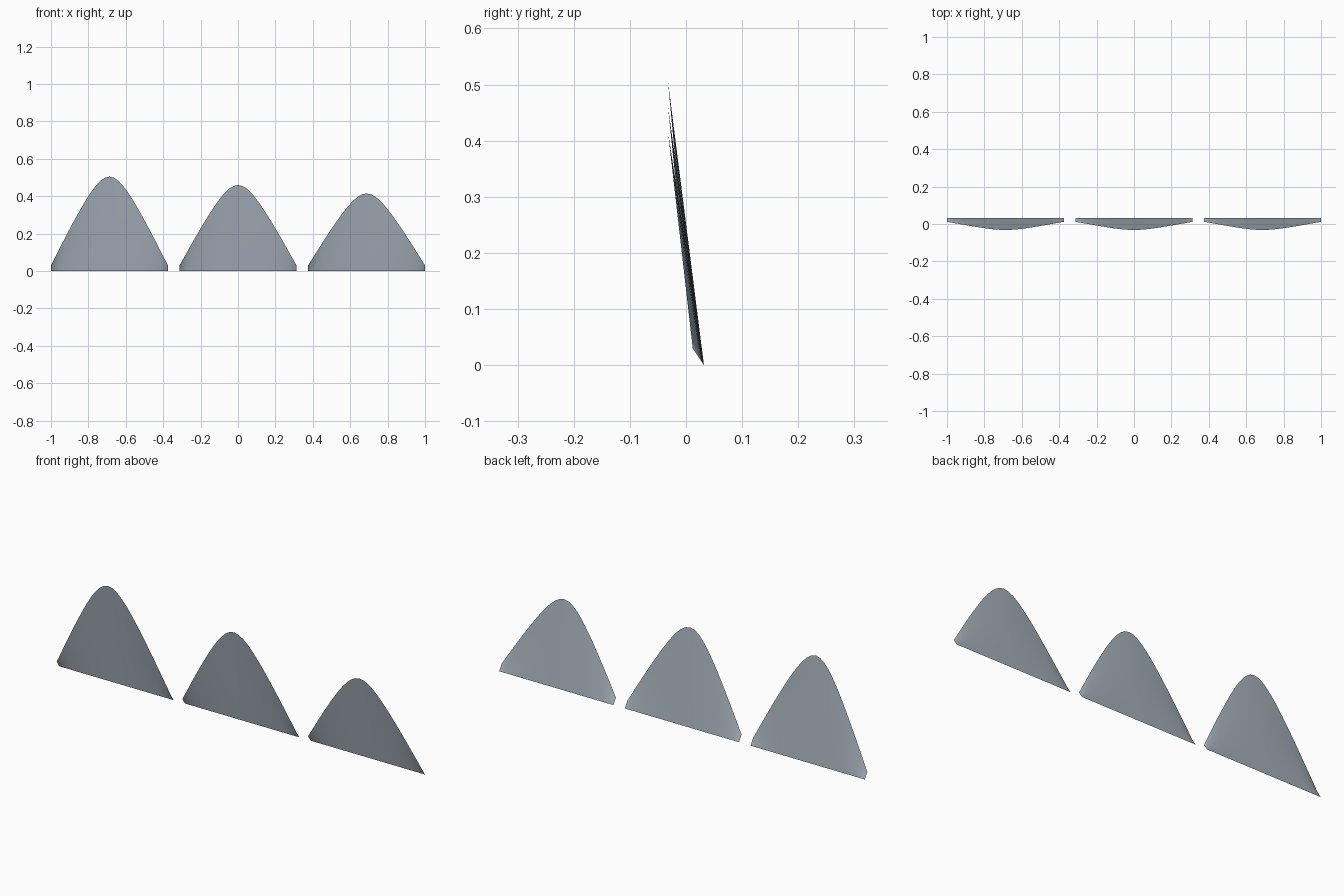
import bpy, math

cube = bpy.data.objects.get("Cube")
if cube:
    bpy.data.objects.remove(cube, do_unlink=True)

COLUMNS, ROWS = 40, 6
HALF_WIDTH = 0.3125
CORNER_Z, CORNER_Y = 0.03, 0.012
FOOT_Y, TIP_Y = 0.032, -0.032
ROUNDNESS = 0.45   # how broad the crown of the arch is

panel_grey = bpy.data.materials.new("blue_grey")
panel_grey.use_nodes = True
colour = (0.38, 0.44, 0.50, 1.0)
panel_grey.diffuse_color = colour
panel_grey.node_tree.nodes["Principled BSDF"].inputs["Base Color"].default_value = colour


def arch_point(t, height):
    """Point on the leaning arch, t running from -1 to 1."""
    r = ROUNDNESS
    drop = (math.sqrt(r * r + (1 + 2 * r) * t * t) - r)
    rise = 1 - drop
    return (t * HALF_WIDTH,
            CORNER_Y + (TIP_Y - CORNER_Y) * rise,
            CORNER_Z + (height - CORNER_Z) * rise)


def arched_panel(name, centre_x, height):
    """Thin sheet ruled from a straight foot up to the arch."""
    verts, faces = [], []
    for i in range(COLUMNS + 1):
        # columns gather towards the steep ends
        t = math.sin((2 * i / COLUMNS - 1) * math.pi / 2)
        x, y, z = arch_point(t, height)
        for j in range(ROWS + 1):
            k = j / ROWS
            verts.append((x, FOOT_Y + (y - FOOT_Y) * k, z * k))
    step = ROWS + 1
    for i in range(COLUMNS):
        for j in range(ROWS):
            a = i * step + j
            faces.append((a, a + step, a + step + 1, a + 1))
    mesh = bpy.data.meshes.new(name)
    mesh.from_pydata(verts, [], faces)
    mesh.materials.append(panel_grey)
    mesh.shade_smooth()
    panel = bpy.data.objects.new(name, mesh)
    panel.location.x = centre_x
    bpy.context.collection.objects.link(panel)


# Row of three panels, stepping down in height
for name, x, height in (("tall_panel", -0.6875, 0.505),
                        ("middle_panel", 0.0, 0.46),
                        ("short_panel", 0.6875, 0.415)):
    arched_panel(name, x, height)
